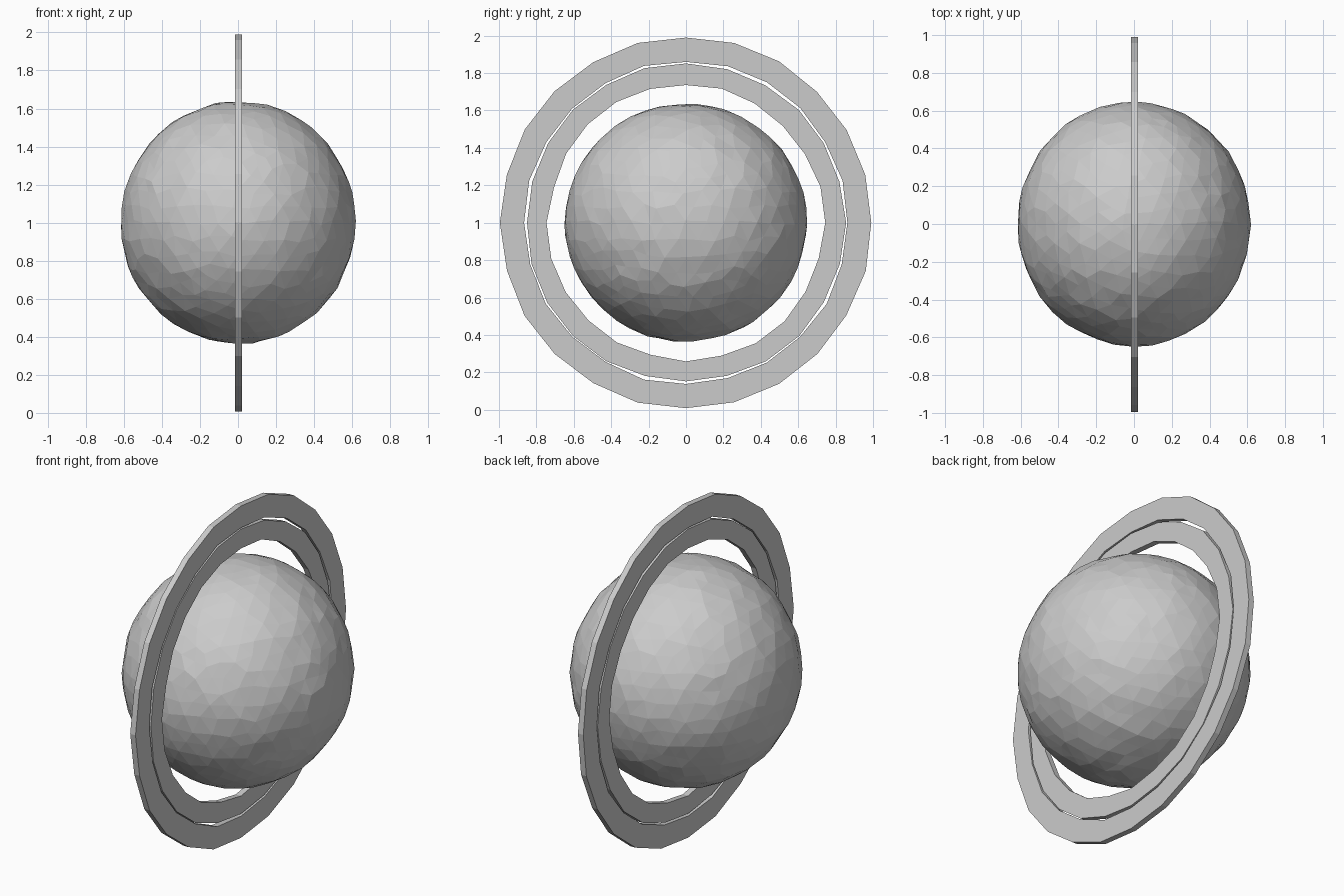
import bpy, bmesh, math, random
from mathutils import Vector

if "Cube" in bpy.data.objects:
    bpy.data.objects.remove(bpy.data.objects["Cube"])

random.seed(4)
C = Vector((0, 0, 1))


def finish(bm, name):
    bmesh.ops.recalc_face_normals(bm, faces=bm.faces[:])
    me = bpy.data.meshes.new(name)
    bm.to_mesh(me)
    bm.free()
    ob = bpy.data.objects.new(name, me)
    bpy.context.collection.objects.link(ob)
    return ob


# Planet: faceted globe, slightly flattened along the ring axis
bm = bmesh.new()
bmesh.ops.create_icosphere(bm, subdivisions=4, radius=1)
for v in bm.verts:
    d = v.co.normalized()
    tangent = Vector([random.uniform(-0.025, 0.025) for _ in range(3)])
    d = (d + tangent).normalized() * random.uniform(0.993, 1.007)
    v.co = C + Vector((d.x * 0.617, d.y * 0.647, d.z * 0.637))
finish(bm, "planet")


# Flat upright rings with rough-cut, many-sided outlines
def ring(name, r_in, r_out, sides, rough):
    bm = bmesh.new()
    loops = []
    for i in range(sides):
        a = 2 * math.pi * i / sides
        ri = r_in + random.uniform(-rough, rough)
        ro = r_out + random.uniform(-rough, rough) * 0.6
        loops.append([bm.verts.new((x, r * math.cos(a), 1 + r * math.sin(a)))
                      for x, r in ((-0.015, ri), (-0.015, ro), (0.02, ro), (0.02, ri))])
    for i in range(sides):
        p, q = loops[i], loops[(i + 1) % sides]
        for k in range(4):
            m = (k + 1) % 4
            bm.faces.new((p[k], p[m], q[m], q[k]))
    finish(bm, name)


ring("outer_ring", 0.865, 0.993, 24, 0.006)
ring("inner_ring", 0.738, 0.852, 24, 0.008)
